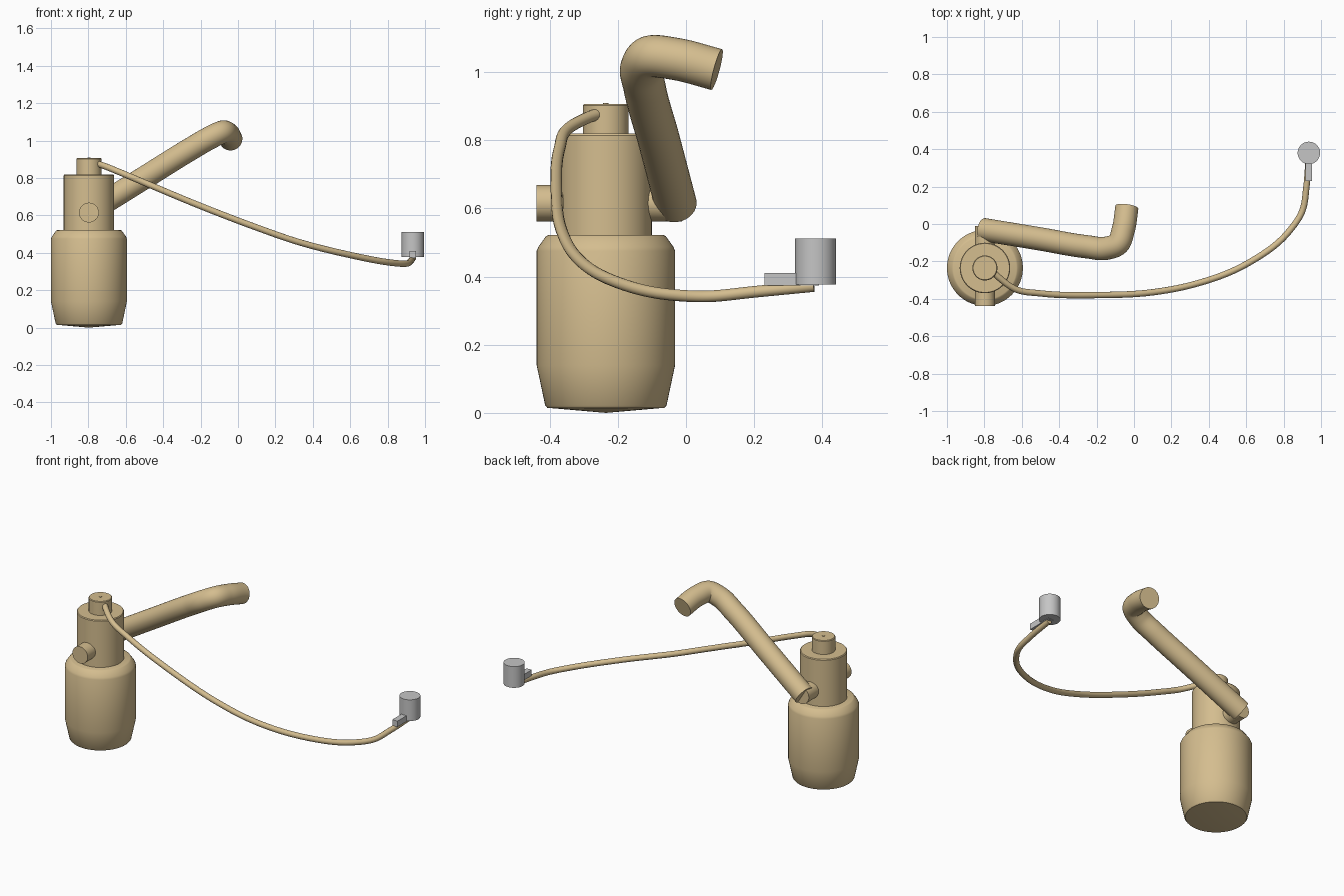
import bpy, bmesh, math
from mathutils import Vector, Matrix

if "Cube" in bpy.data.objects:
    bpy.data.objects.remove(bpy.data.objects["Cube"])

def material(name, rgb):
    m = bpy.data.materials.new(name)
    m.diffuse_color = (*rgb, 1)
    m.use_nodes = True
    m.node_tree.nodes["Principled BSDF"].inputs["Base Color"].default_value = m.diffuse_color
    return m

tan = material("tan", (0.66, 0.51, 0.275))
grey = material("light grey", (0.56, 0.56, 0.56))
CX, CY = -0.797, -0.235

def finish(bm, name, mat):
    bmesh.ops.recalc_face_normals(bm, faces=bm.faces)
    me = bpy.data.meshes.new(name)
    bm.to_mesh(me)
    bm.free()
    me.materials.append(mat)
    ob = bpy.data.objects.new(name, me)
    bpy.context.collection.objects.link(ob)
    bpy.ops.object.select_all(action='DESELECT')
    ob.select_set(True)
    bpy.context.view_layer.objects.active = ob
    bpy.ops.object.shade_smooth_by_angle(angle=math.radians(30))
    return ob

def lathe(name, profile, centre, mat, axis='Z', n=48):
    """Spin (radius, height) points; radius 0 closes to a point, otherwise capped."""
    bm = bmesh.new()
    rings = []
    for r, h in profile:
        count = n if r > 0 else 1
        rings.append([bm.verts.new((r * math.cos(2 * math.pi * i / n),
                                    r * math.sin(2 * math.pi * i / n), h)) for i in range(count)])
    for a, b in zip(rings, rings[1:]):
        for i in range(n):
            j = (i + 1) % n
            if len(a) == 1:
                bm.faces.new((a[0], b[j], b[i]))
            elif len(b) == 1:
                bm.faces.new((a[i], a[j], b[0]))
            else:
                bm.faces.new((a[i], a[j], b[j], b[i]))
    for ring in (rings[0], rings[-1]):
        if len(ring) > 1:
            bm.faces.new(ring)
    if axis == 'Y':
        bm.transform(Matrix.Rotation(-math.pi / 2, 4, 'X'))
    bm.transform(Matrix.Translation(centre))
    return finish(bm, name, mat)

def tube(name, points, radius, mat, n=24, steps=8):
    """Capped tube along a smooth path through the points."""
    p = [Vector(q) for q in points]
    p = [2 * p[0] - p[1]] + p + [2 * p[-1] - p[-2]]
    path = []
    for a, b, c, d in zip(p, p[1:], p[2:], p[3:]):
        # non-uniform smooth spline: tangents weighted by segment length
        l0, l1, l2 = (b - a).length, (c - b).length, (d - c).length
        m1 = ((b - a) / l0 * l1 + (c - b) / l1 * l0) / (l0 + l1) * l1
        m2 = ((c - b) / l1 * l2 + (d - c) / l2 * l1) / (l1 + l2) * l1
        for k in range(steps):
            t = k / steps
            path.append((2*t**3 - 3*t**2 + 1) * b + (t**3 - 2*t**2 + t) * m1
                        + (3*t**2 - 2*t**3) * c + (t**3 - t**2) * m2)
    path.append(p[-2])
    bm = bmesh.new()
    rings, side = [], Vector((0, 0, 1))
    for i, q in enumerate(path):
        d = (path[min(i + 1, len(path) - 1)] - path[max(i - 1, 0)]).normalized()
        side = (side - d * side.dot(d)).normalized()
        up = d.cross(side)
        rings.append([bm.verts.new(q + radius * (side * math.cos(2 * math.pi * k / n)
                                                 + up * math.sin(2 * math.pi * k / n))) for k in range(n)])
    for a, b in zip(rings, rings[1:]):
        for k in range(n):
            bm.faces.new((a[k], a[(k + 1) % n], b[(k + 1) % n], b[k]))
    bm.faces.new(rings[0])
    bm.faces.new(rings[-1])
    return finish(bm, name, mat)

# main canister with shallow cone underside and tapered foot
lathe("canister", [(0, 0), (0.172, 0.015), (0.178, 0.022), (0.203, 0.14), (0.203, 0.475),
                   (0.198, 0.487), (0.176, 0.518), (0.168, 0.522), (0, 0.522)], (CX, CY, 0), tan, n=64)
# neck and cap
lathe("neck", [(0.135, 0.51), (0.135, 0.814), (0.131, 0.819), (0, 0.819)], (CX, CY, 0), tan)
lathe("cap", [(0.067, 0.81), (0.067, 0.902), (0.063, 0.906), (0, 0.906)], (CX, CY, 0), tan)
lathe("cap_pin", [(0.008, 0.9), (0.008, 0.909), (0, 0.909)], (CX, CY, 0), tan, n=12)
# cross pipe through the neck
lathe("cross_pipe", [(0.053, -0.438), (0.053, -0.012)], (CX, 0, 0.615), tan, axis='Y')

# thick bent pipe
tube("thick_pipe", [(-0.805, -0.03, 0.612), (-0.5, -0.08, 0.802), (-0.25, -0.122, 0.957),
                    (-0.15, -0.13, 1.015), (-0.085, -0.105, 1.045), (-0.057, -0.03, 1.038),
                    (-0.038, 0.09, 1.007)], 0.062, tan, n=32)
# thin hose
tube("hose", [(-0.755, -0.255, 0.878), (-0.72, -0.288, 0.866), (-0.63, -0.35, 0.83), (-0.5, -0.371, 0.775),
              (-0.2, -0.38, 0.65), (0.1, -0.365, 0.535), (0.3, -0.328, 0.465), (0.6, -0.215, 0.388),
              (0.82, -0.05, 0.347), (0.9, 0.07, 0.342), (0.922, 0.2, 0.355),
              (0.935, 0.375, 0.372)], 0.017, tan, n=16)

# nozzle cylinder and its clip
lathe("nozzle", [(0.06, 0.377), (0.06, 0.511)], (0.935, 0.38, 0), grey)
bm = bmesh.new()
bmesh.ops.create_cube(bm, size=1)
bm.transform(Matrix.Translation((0.935, 0.31, 0.392)) @ Matrix.Diagonal((0.036, 0.16, 0.037, 1)))
finish(bm, "nozzle_clip", grey)
